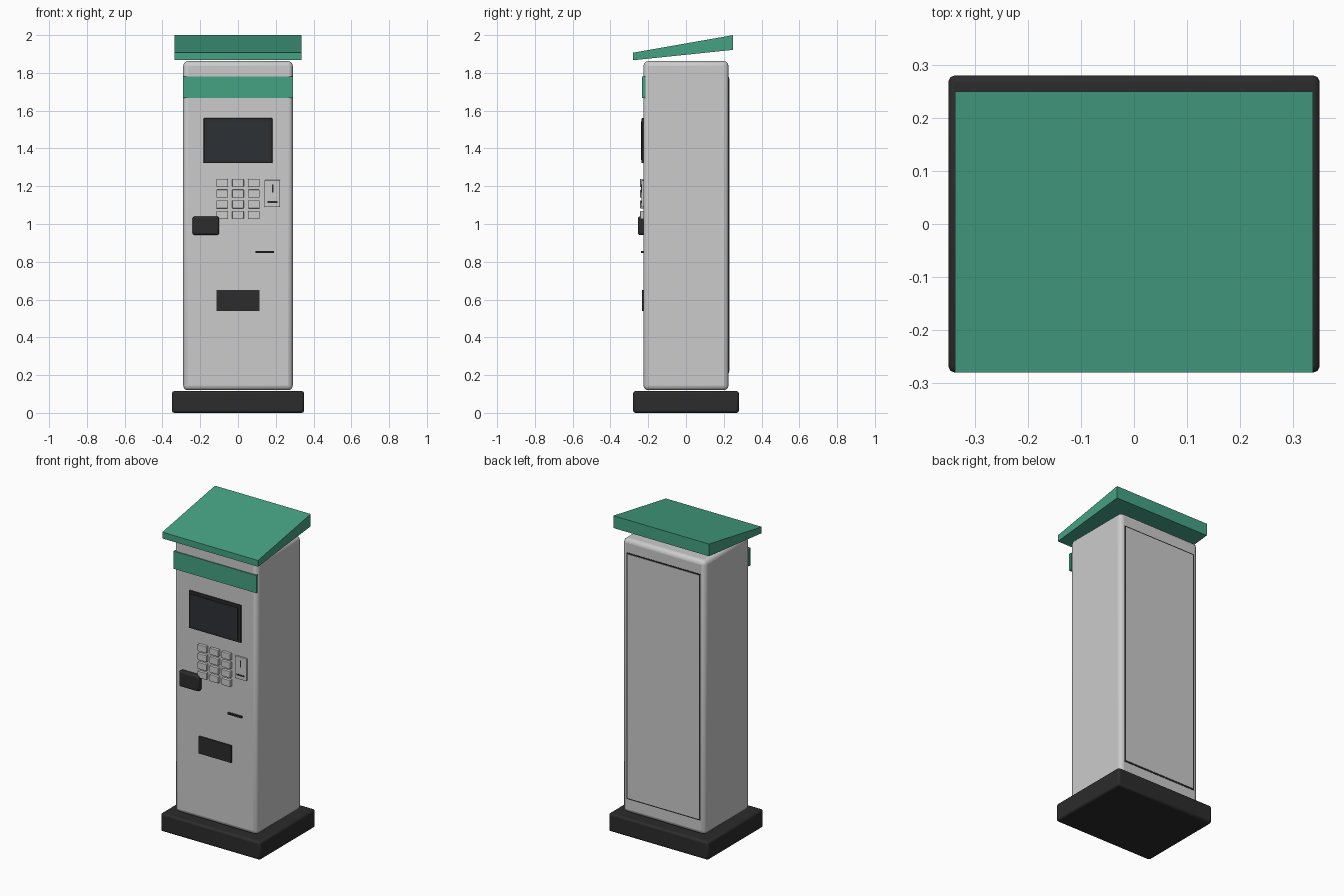
import bpy, bmesh

if "Cube" in bpy.data.objects:
    bpy.data.objects.remove(bpy.data.objects["Cube"])


def material(name, rgb):
    m = bpy.data.materials.new(name)
    m.diffuse_color = (*rgb, 1)
    m.use_nodes = True
    m.node_tree.nodes["Principled BSDF"].inputs["Base Color"].default_value = m.diffuse_color
    return m


GREEN = material("green_paint", (0.06, 0.36, 0.23))
BLACK = material("black_plastic", (0.025, 0.025, 0.025))
GLASS = material("screen_glass", (0.026, 0.031, 0.036))


def finish(name, bm, mat=None, bevel=0, segments=2):
    bmesh.ops.recalc_face_normals(bm, faces=bm.faces)
    me = bpy.data.meshes.new(name)
    bm.to_mesh(me)
    bm.free()
    ob = bpy.data.objects.new(name, me)
    bpy.context.collection.objects.link(ob)
    if mat:
        me.materials.append(mat)
    if bevel:
        mod = ob.modifiers.new("bevel", 'BEVEL')
        mod.width = bevel
        mod.segments = segments
    return ob


def box(name, x, y, z, mat=None, bevel=0, segments=2):
    """Box from (min, max) ranges on each axis."""
    bm = bmesh.new()
    bmesh.ops.create_cube(bm, size=1)
    for v in bm.verts:
        for i, r in enumerate((x, y, z)):
            v.co[i] = r[1] if v.co[i] > 0 else r[0]
    return finish(name, bm, mat, bevel, segments)


FRONT = -0.225

# plinth and cabinet
box("plinth", (-0.35, 0.35), (-0.28, 0.28), (0, 0.115), BLACK, 0.012)
box("cabinet", (-0.29, 0.29), (FRONT, 0.225), (0.12, 1.862), None, 0.025, 3)

# sloping wedge roof: side profile extruded across x
bm = bmesh.new()
profile = [(-0.28, 1.867), (0.25, 1.922), (0.25, 2.0), (-0.28, 1.907)]
face = bm.faces.new([bm.verts.new((-0.337, y, z)) for y, z in profile])
ext = bmesh.ops.extrude_face_region(bm, geom=[face])
bmesh.ops.translate(bm, vec=(0.674, 0, 0),
                    verts=[g for g in ext["geom"] if isinstance(g, bmesh.types.BMVert)])
finish("roof", bm, GREEN)

# header band
box("header_band", (-0.292, 0.292), (-0.232, FRONT + 0.01), (1.668, 1.78), GREEN)

# screen
box("screen_bezel", (-0.182, 0.182), (-0.235, FRONT + 0.01), (1.322, 1.56), BLACK, 0.003)
box("screen", (-0.165, 0.165), (-0.239, -0.23), (1.34, 1.542), GLASS)

# keypad
for row in range(4):
    for col in range(3):
        x, z = (col - 1) * 0.084, 1.217 - row * 0.0565
        box(f"key_{row}_{col}", (x - 0.031, x + 0.031), (-0.243, FRONT + 0.01),
            (z - 0.021, z + 0.021), None, 0.003)

# coin plate with its slots
box("coin_plate", (0.141, 0.223), (-0.235, FRONT + 0.01), (1.09, 1.232), None, 0.002)
box("coin_slot", (0.179, 0.187), (-0.237, -0.23), (1.168, 1.21), BLACK)
box("coin_plate_bar", (0.156, 0.21), (-0.237, -0.23), (1.112, 1.121), BLACK)

# card reader, note slot and ticket tray
box("card_reader", (-0.24, -0.1), (-0.255, FRONT + 0.01), (0.942, 1.04), BLACK, 0.01)
box("card_slot", (0.092, 0.19), (-0.238, FRONT + 0.01), (0.846, 0.856), BLACK)
box("ticket_tray", (-0.114, 0.114), (-0.234, FRONT + 0.01), (0.54, 0.65), BLACK, 0.002)

# rear service door: dark seam with grey panel
box("door_seam", (-0.26, 0.26), (0.215, 0.227), (0.21, 1.778), BLACK)
box("door_panel", (-0.252, 0.252), (0.215, 0.229), (0.218, 1.77))

# smooth rounded edges
bpy.ops.object.select_all(action='DESELECT')
for name in ("cabinet", "plinth", "card_reader"):
    ob = bpy.data.objects[name]
    ob.select_set(True)
    bpy.context.view_layer.objects.active = ob
bpy.ops.object.shade_smooth_by_angle()
